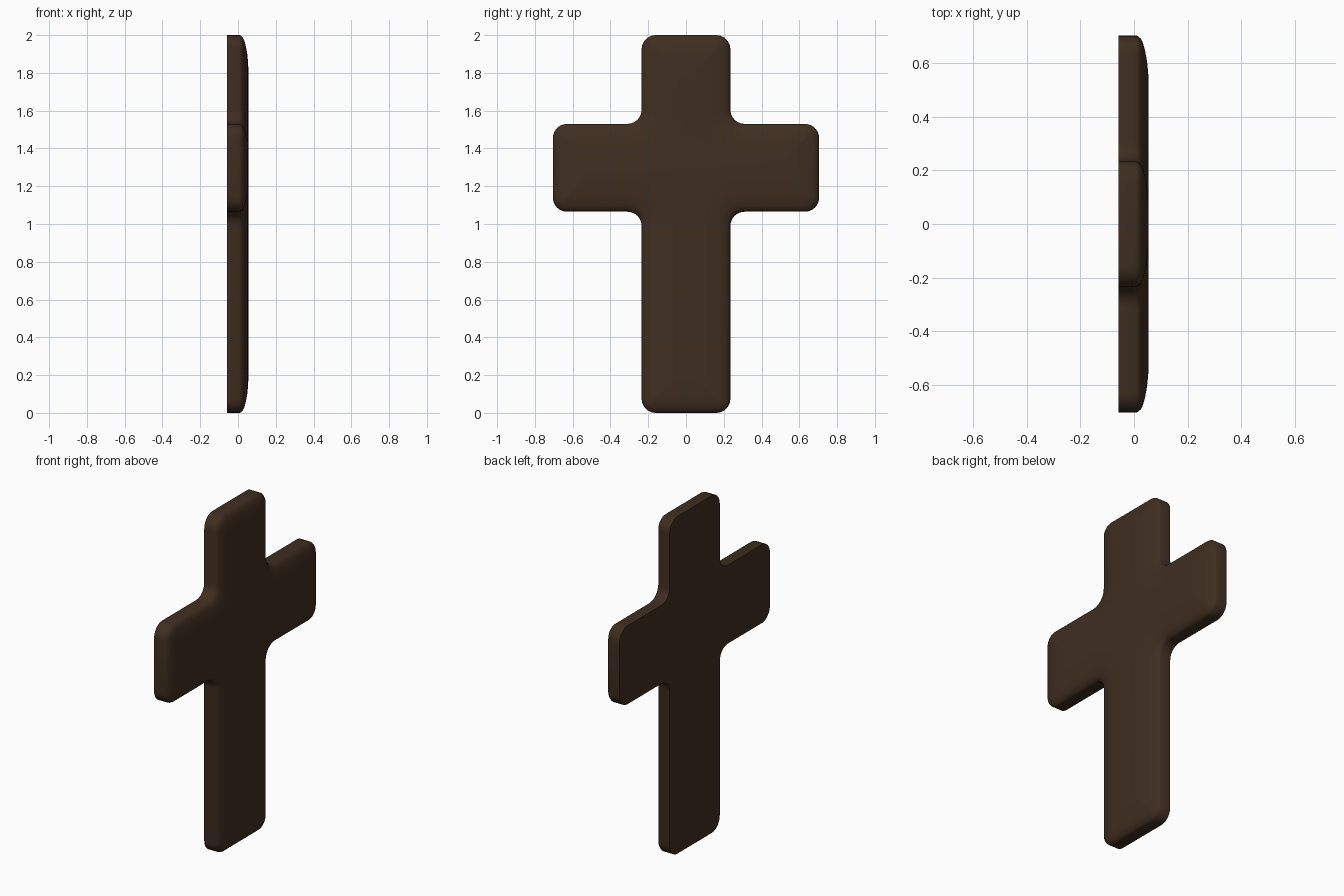
import bpy, bmesh, math
from mathutils import Vector

if "Cube" in bpy.data.objects:
    bpy.data.objects.remove(bpy.data.objects["Cube"])

# Cross outline in (y, z), counter-clockwise
W, A, Z1, Z2, H = 0.235, 0.705, 1.065, 1.53, 2.0
half = [(W, 0), (W, Z1), (A, Z1), (A, Z2), (W, Z2), (W, H)]
outline = [Vector(p) for p in half + [(-y, z) for y, z in reversed(half)]]
RADIUS, SEGS = 0.075, 6


def ring(inset):
    """Outline moved inward by inset, with every corner rounded."""
    pts, n = [], len(outline)
    for i, p in enumerate(outline):
        a = (p - outline[i - 1]).normalized()
        b = (outline[(i + 1) % n] - p).normalized()
        turn = 1 if a.x * b.y - a.y * b.x > 0 else -1
        corner = p + turn * (b - a) * inset
        r = max(RADIUS - turn * inset, 0.012)
        center = corner + (b - a) * r
        for k in range(SEGS + 1):
            t = k / SEGS * math.pi / 2
            pts.append(center - b * r * math.cos(t) + a * r * math.sin(t))
    return pts


# Section of the rim: flat back, straight side, soft domed face (inset, x)
section = [(0, -0.057), (0, 0.008), (0.004, 0.016), (0.012, 0.025),
           (0.03, 0.034), (0.06, 0.042), (0.10, 0.049), (0.14, 0.053),
           (0.18, 0.055)]

bm = bmesh.new()
rings = [[bm.verts.new((x, p.x, p.y)) for p in ring(d)] for d, x in section]
for r0, r1 in zip(rings, rings[1:]):
    for i in range(len(r0)):
        j = (i + 1) % len(r0)
        bm.faces.new((r0[i], r0[j], r1[j], r1[i]))
bm.faces.new(list(reversed(rings[0])))
bm.faces.new(rings[-1])
bmesh.ops.recalc_face_normals(bm, faces=bm.faces)
mesh = bpy.data.meshes.new("cross")
bm.to_mesh(mesh)
bm.free()

cross = bpy.data.objects.new("cross", mesh)
bpy.context.collection.objects.link(cross)
bpy.context.view_layer.objects.active = cross
cross.select_set(True)
bpy.ops.object.shade_smooth_by_angle(angle=math.radians(40))

# Dark wood colour
wood = bpy.data.materials.new("dark_wood")
wood.diffuse_color = (0.05, 0.027, 0.014, 1)
wood.use_nodes = True
wood.node_tree.nodes["Principled BSDF"].inputs["Base Color"].default_value = wood.diffuse_color
mesh.materials.append(wood)
